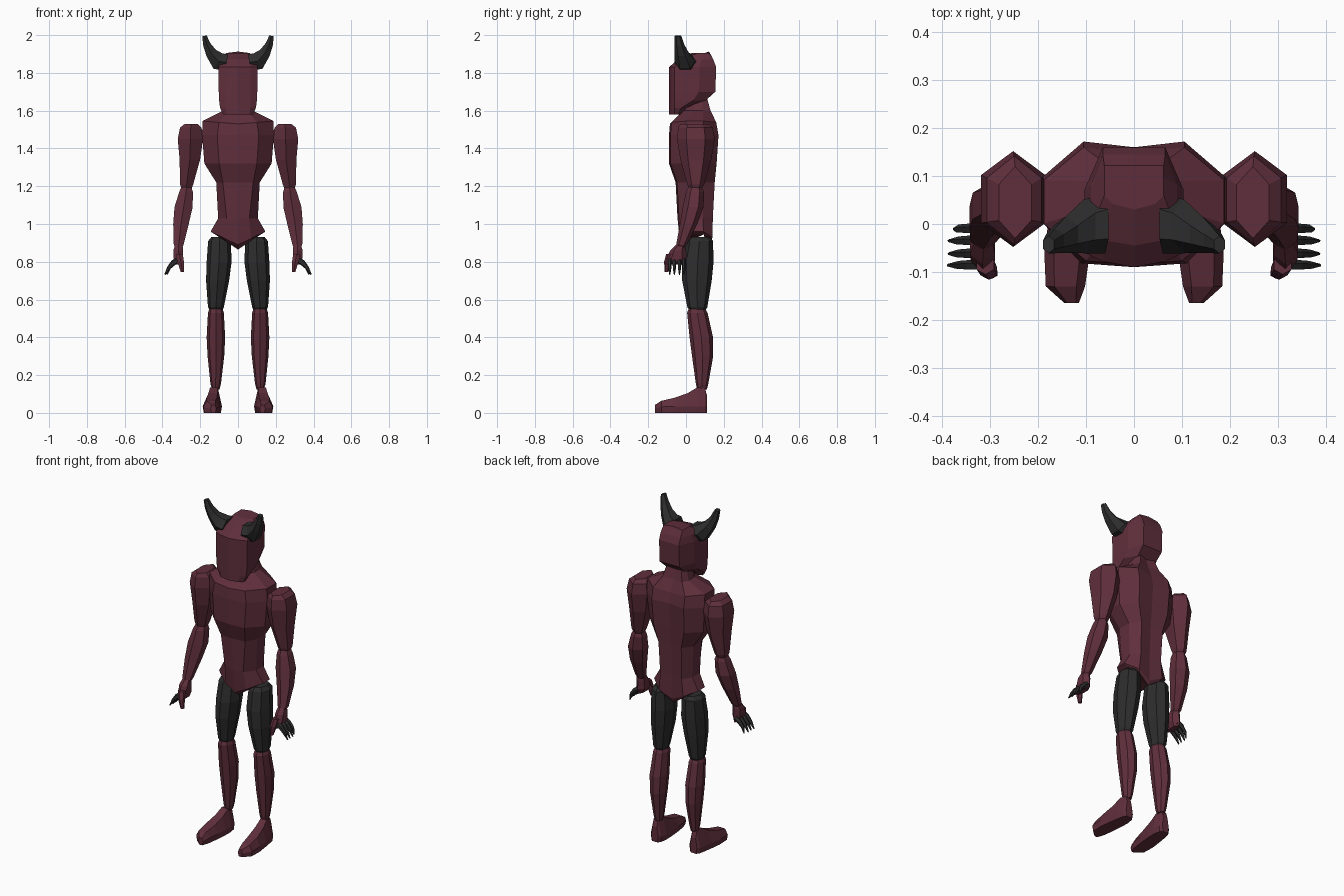
import bpy, bmesh, math
from mathutils import Vector


def material(name, rgb):
    m = bpy.data.materials.new(name)
    m.diffuse_color = (*rgb, 1)
    return m


SKIN = material("maroon skin", (0.115, 0.028, 0.045))
DARK = material("charcoal", (0.026, 0.026, 0.026))


def loft(name, rings, mat, mirror=False):
    """Skin a list of point rings and close both ends."""
    bm = bmesh.new()
    vs = [[bm.verts.new(p) for p in r] for r in rings]
    n = len(rings[0])
    for a, b in zip(vs, vs[1:]):
        for i in range(n):
            j = (i + 1) % n
            bm.faces.new((a[i], a[j], b[j], b[i]))
    bm.faces.new(vs[0])
    bm.faces.new(vs[-1])
    bmesh.ops.recalc_face_normals(bm, faces=bm.faces)
    me = bpy.data.meshes.new(name)
    bm.to_mesh(me)
    bm.free()
    me.materials.append(mat)
    ob = bpy.data.objects.new(name, me)
    bpy.context.collection.objects.link(ob)
    if mirror:
        ob.modifiers.new("mirror", 'MIRROR').use_mirror_merge = False
    return ob


def ring(c, rx, ry, n=6, axis=(0, 0, 1)):
    """Regular ring, pointed towards +-y, square to the axis."""
    y = Vector((0, 1, 0))
    v = Vector(axis).cross(y).normalized()
    angs = [math.tau * i / n for i in range(n)]
    k = max(math.sin(a) for a in angs)
    return [Vector(c) + y * ry * math.cos(a) + v * rx * math.sin(a) / k for a in angs]


def limb(name, rows, mat, n=6):
    """Rows are z, x centre, y centre, half width, half depth."""
    return loft(name, [ring((x, y, z), rx, ry, n) for z, x, y, rx, ry in rows], mat, True)


def spike(name, rows, mat, n):
    """Rows are x, y, z, radius in plane, radius in y, following the path."""
    ps = [Vector(r[:3]) for r in rows]
    rings = []
    for i, r in enumerate(rows):
        t = ps[min(i + 1, len(ps) - 1)] - ps[max(i - 1, 0)]
        t.y = 0
        rings.append(ring(ps[i], r[3], r[4], n, t))
    return loft(name, rings, mat, True)


def mirrored(half):
    """Close a half outline running from front centre to back centre."""
    return half + [(-x, y, z) for x, y, z in half[-2:0:-1]]


# head: z, front y, brow half width, side half width, back half width, back y
head = []
for z, f, wf, ws, wb, b in [
        (1.58, -0.09, 0.06, 0.078, 0.05, -0.03), (1.615, -0.09, 0.065, 0.095, 0.06, 0.00),
        (1.655, -0.09, 0.065, 0.10, 0.06, 0.105), (1.70, -0.09, 0.065, 0.102, 0.065, 0.155),
        (1.83, -0.09, 0.065, 0.103, 0.065, 0.16), (1.87, -0.045, 0.065, 0.09, 0.065, 0.145),
        (1.905, 0.03, 0.045, 0.062, 0.062, 0.122)]:
    front_side = f + 0.03
    head.append(mirrored([(0, f, z), (wf, f + 0.012, z), (ws, front_side, z),
                          (ws, front_side + (b - front_side) * 0.6, z), (wb, b, z),
                          (0, b, z + (0.008 if z > 1.9 else 0))]))
loft("head", head, SKIN)

# torso: z, front y, front half width, side half width, back half width, back y, centre drop
torso = []
for z, f, wf, ws, wb, b, drop in [
        (1.69, 0.02, 0.04, 0.055, 0.04, 0.105, 0), (1.60, -0.015, 0.05, 0.08, 0.065, 0.13, 0),
        (1.545, -0.085, 0.10, 0.188, 0.105, 0.16, 0.015), (1.47, -0.09, 0.11, 0.19, 0.105, 0.172, 0),
        (1.32, -0.09, 0.10, 0.178, 0.10, 0.162, 0), (1.22, -0.055, 0.08, 0.115, 0.075, 0.152, 0.0),
        (1.03, -0.045, 0.06, 0.105, 0.07, 0.142, 0.0), (0.96, -0.03, 0.07, 0.145, 0.08, 0.14, 0.07),
        (0.945, 0.0, 0.06, 0.12, 0.07, 0.13, 0.08)]:
    m = f + (b - f) * 0.35

    def pt(x, y):
        return (x, y, z - drop * (1 - x / ws))
    torso.append(mirrored([pt(0, f), pt(wf, f + 0.008), pt(ws, m),
                           pt(ws, m + (b - f) * 0.37), pt(wb, b), pt(0, b - 0.012)]))
loft("torso", torso, SKIN)

# horns
spike("horn", [(0.06, 0.0, 1.855, 0.045, 0.062), (0.105, -0.005, 1.862, 0.047, 0.056),
               (0.142, -0.022, 1.905, 0.030, 0.038), (0.165, -0.035, 1.95, 0.020, 0.026),
               (0.178, -0.043, 1.996, 0.012, 0.018)], DARK, 6)

# arms
limb("upper_arm", [(1.53, 0.248, 0.045, 0.034, 0.075), (1.51, 0.25, 0.05, 0.057, 0.092),
                   (1.45, 0.252, 0.052, 0.067, 0.10), (1.34, 0.255, 0.052, 0.054, 0.082),
                   (1.21, 0.272, 0.052, 0.035, 0.045), (1.175, 0.273, 0.05, 0.022, 0.03)], SKIN)
limb("forearm", [(1.20, 0.273, 0.05, 0.025, 0.034), (1.17, 0.275, 0.048, 0.036, 0.048),
                 (1.09, 0.288, 0.038, 0.048, 0.055), (1.00, 0.302, 0.014, 0.041, 0.046),
                 (0.89, 0.314, -0.024, 0.026, 0.028), (0.875, 0.314, -0.027, 0.018, 0.02)], SKIN)
limb("hand", [(0.89, 0.314, -0.03, 0.02, 0.024), (0.86, 0.316, -0.042, 0.026, 0.042),
              (0.815, 0.315, -0.05, 0.025, 0.055), (0.785, 0.318, -0.05, 0.016, 0.05)], SKIN)
limb("thumb", [(0.84, 0.31, -0.085, 0.018, 0.02), (0.80, 0.303, -0.098, 0.017, 0.018),
               (0.745, 0.294, -0.103, 0.009, 0.010)], SKIN)

# claws
for i, (y, tip) in enumerate([(-0.01, 0.375), (-0.035, 0.386), (-0.062, 0.386), (-0.086, 0.388)]):
    spike(f"claw_{i + 1}", [(0.315, y, 0.81, 0.016, 0.011), (0.342, y, 0.795, 0.015, 0.011),
                            (0.366, y, 0.768, 0.010, 0.009), (tip, y, 0.732, 0.003, 0.003)], DARK, 5)

# legs
limb("thigh", [(0.93, 0.10, 0.07, 0.042, 0.055), (0.91, 0.098, 0.071, 0.06, 0.072),
               (0.80, 0.10, 0.062, 0.066, 0.084), (0.70, 0.108, 0.058, 0.061, 0.078),
               (0.56, 0.117, 0.06, 0.042, 0.053), (0.54, 0.117, 0.06, 0.032, 0.04)], DARK, 8)
limb("shin", [(0.555, 0.117, 0.058, 0.034, 0.042), (0.53, 0.117, 0.06, 0.042, 0.054),
              (0.40, 0.117, 0.081, 0.049, 0.062), (0.30, 0.117, 0.088, 0.044, 0.056),
              (0.155, 0.118, 0.085, 0.028, 0.033), (0.125, 0.118, 0.085, 0.02, 0.026)], SKIN, 8)

# feet: y, inner x, outer x, height, top inset
foot = []
for y, x0, x1, h, s in [(0.112, 0.105, 0.15, 0.09, 0.008), (0.10, 0.092, 0.162, 0.13, 0.02),
                        (0.06, 0.085, 0.17, 0.135, 0.022), (0.01, 0.086, 0.178, 0.105, 0.022),
                        (-0.06, 0.092, 0.187, 0.08, 0.02), (-0.13, 0.102, 0.184, 0.064, 0.018),
                        (-0.165, 0.115, 0.145, 0.042, 0.006)]:
    foot.append([(x0 + 0.006, y, 0), (x1 - 0.006, y, 0), (x1, y, min(0.035, h * 0.5)),
                 (x1 - s, y, h), (x0 + s, y, h), (x0, y, min(0.035, h * 0.5))])
loft("foot", foot, SKIN, True)
